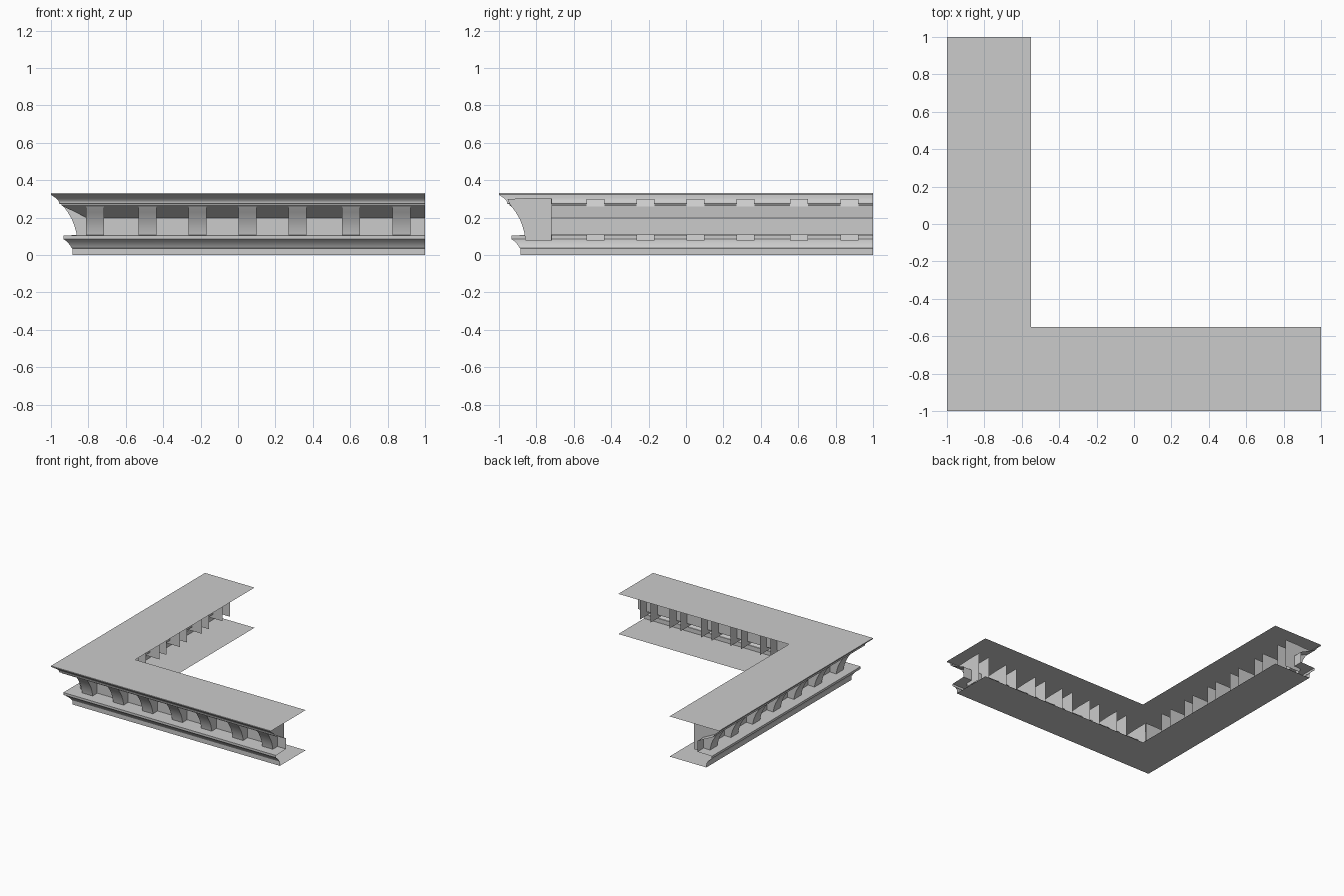
import bpy
import math

cube = bpy.data.objects.get("Cube")
if cube:
    bpy.data.objects.remove(cube, do_unlink=True)

stone = bpy.data.materials.new("stone_grey")
stone.use_nodes = True
COLOUR = (0.6, 0.6, 0.6, 1)
stone.diffuse_color = COLOUR
stone.node_tree.nodes["Principled BSDF"].inputs["Base Color"].default_value = COLOUR


def add_object(name, verts, faces):
    mesh = bpy.data.meshes.new(name)
    mesh.from_pydata(verts, [], faces)
    mesh.materials.append(stone)
    obj = bpy.data.objects.new(name, mesh)
    bpy.context.collection.objects.link(obj)
    bpy.ops.object.select_all(action="DESELECT")
    obj.select_set(True)
    bpy.context.view_layer.objects.active = obj
    bpy.ops.object.shade_smooth_by_angle(angle=math.radians(30))
    return obj


def mitred_strip(name, profile):
    """Sweep an open (depth, height) profile round the L-shaped corner."""
    verts, faces = [], []
    for d, z in profile:
        p = d - 1
        verts += [(p, 1, z), (p, p, z), (1, p, z)]
    for i in range(len(profile) - 1):
        for k in range(2):
            a, b = 3 * i + k, 3 * (i + 1) + k
            faces.append((a, b, b + 1, a + 1))
    return add_object(name, verts, faces)


# Moulding sheets: depth is measured inward from the outer edge
CROWN = [(0.45, 0.33), (0, 0.33), (0, 0.322), (0.012, 0.314), (0.026, 0.304),
         (0.038, 0.293), (0.044, 0.282), (0.044, 0.274), (0.055, 0.272), (0.055, 0.265)]
WALL = [(0.055, 0.265), (0.195, 0.197), (0.195, 0.108)]
BASE = [(0.195, 0.108), (0.066, 0.104), (0.066, 0.085), (0.078, 0.077),
        (0.093, 0.063), (0.105, 0.048), (0.111, 0.036), (0.115, 0.034),
        (0.115, 0), (0.45, 0)]
mitred_strip("crown_moulding", CROWN)
mitred_strip("frieze_wall", WALL)
mitred_strip("base_moulding", BASE)

# Brackets: curved front with two side plates, open at the back
CURVE = [(0.046, 0.298), (0.06, 0.268), (0.09, 0.228), (0.112, 0.19),
         (0.126, 0.155), (0.135, 0.12), (0.142, 0.076)]
BACK = [(0.282, 0.076), (0.282, 0.305), (0.16, 0.305)]
HALF = 0.048


def bracket(name, centre, on_left_arm):
    outline = CURVE + BACK
    n = len(outline)
    verts = [(centre + s * HALF, d - 1, z) for s in (-1, 1) for d, z in outline]
    faces = [(i, i + 1, n + i + 1, n + i) for i in range(len(CURVE) - 1)]
    faces += [tuple(reversed(range(n))), tuple(range(n, 2 * n))]
    if on_left_arm:
        verts = [(y, x, z) for x, y, z in verts]
        faces = [tuple(reversed(f)) for f in faces]
    return add_object(name, verts, faces)


CENTRES = (-0.765, -0.483, -0.217, 0.052, 0.318, 0.603, 0.873)
for number, centre in enumerate(CENTRES, 1):
    bracket(f"front_bracket_{number}", centre, False)
    bracket(f"side_bracket_{number}", centre, True)
